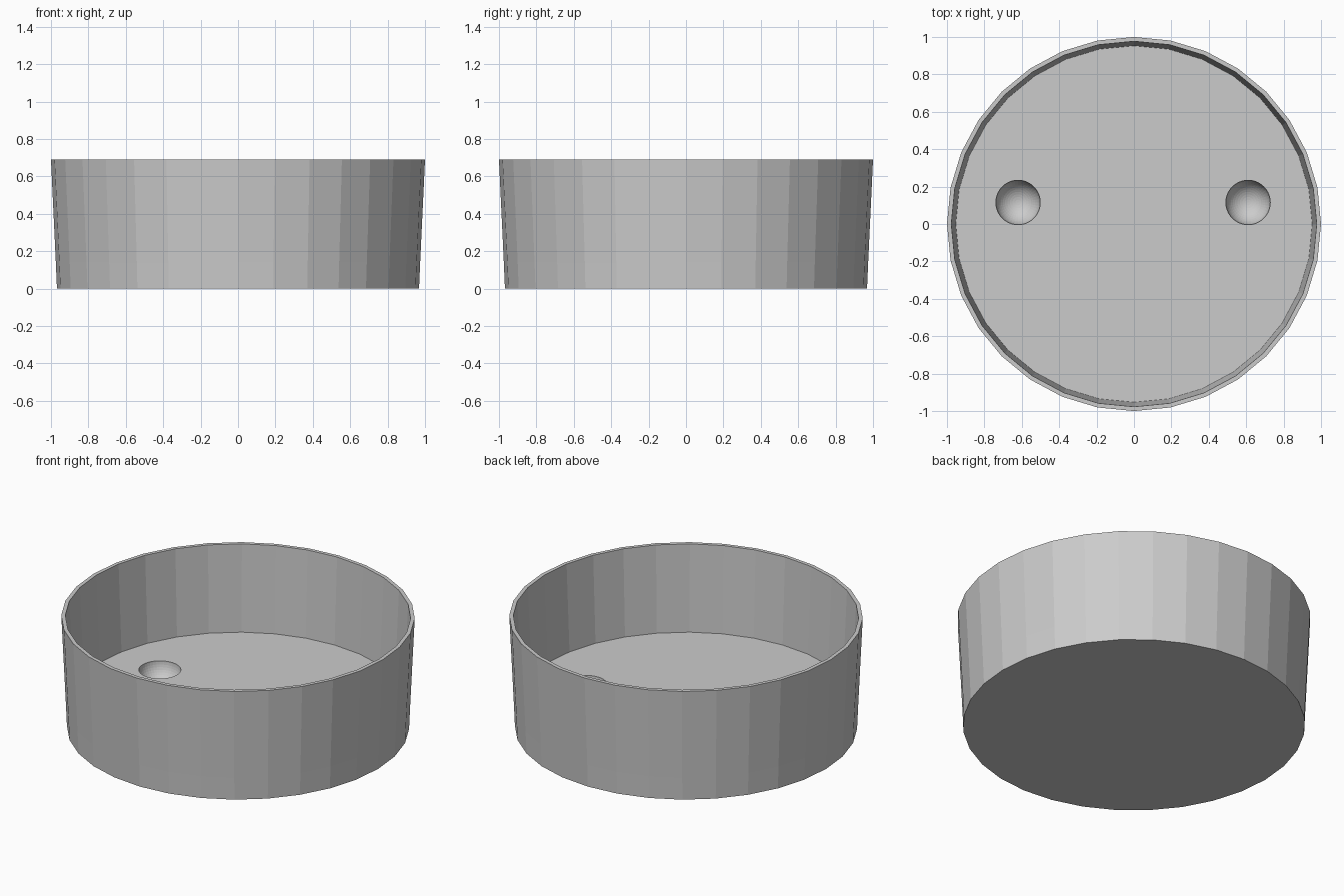
import bpy
import bmesh
from math import cos, sin, tau
from mathutils import Matrix

cube = bpy.data.objects.get("Cube")
if cube:
    bpy.data.objects.remove(cube, do_unlink=True)

SIDES = 32
FLOOR = 0.15

# Single light grey plastic
grey = bpy.data.materials.new("light_grey")
grey.use_nodes = True
colour = (0.6, 0.6, 0.6, 1)
grey.diffuse_color = colour
grey.node_tree.nodes["Principled BSDF"].inputs["Base Color"].default_value = colour


def add_object(name, bm):
    bmesh.ops.recalc_face_normals(bm, faces=bm.faces)
    mesh = bpy.data.meshes.new(name)
    bm.to_mesh(mesh)
    bm.free()
    mesh.materials.append(grey)
    obj = bpy.data.objects.new(name, mesh)
    bpy.context.collection.objects.link(obj)
    return obj


# Round tray: outer wall, rim and inner wall as stacked rings, capped at both ends
profile = [(0.968, 0), (0.974, 0.14), (1.0, 0.69), (0.977, 0.69), (0.953, FLOOR)]
bm = bmesh.new()
rings = [[bm.verts.new((r * cos(tau * i / SIDES), r * sin(tau * i / SIDES), z))
          for i in range(SIDES)] for r, z in profile]
for low, high in zip(rings, rings[1:]):
    for i in range(SIDES):
        j = (i + 1) % SIDES
        bm.faces.new((low[i], low[j], high[j], high[i]))
bm.faces.new(rings[0])
bm.faces.new(rings[-1])
tray = add_object("round_tray", bm)

# Two hemispherical dimples cut into the floor
bm = bmesh.new()
for x in (-0.62, 0.61):
    bmesh.ops.create_uvsphere(bm, u_segments=40, v_segments=25, radius=0.119,
                              matrix=Matrix.Translation((x, 0.115, FLOOR)))
cutter = add_object("dimple_cutter", bm)
cutter.hide_render = True

cut = tray.modifiers.new("dimples", "BOOLEAN")
cut.operation = "DIFFERENCE"
cut.solver = "EXACT"
cut.object = cutter
bpy.context.view_layer.objects.active = tray
bpy.ops.object.modifier_apply(modifier=cut.name)
bpy.data.objects.remove(cutter, do_unlink=True)
